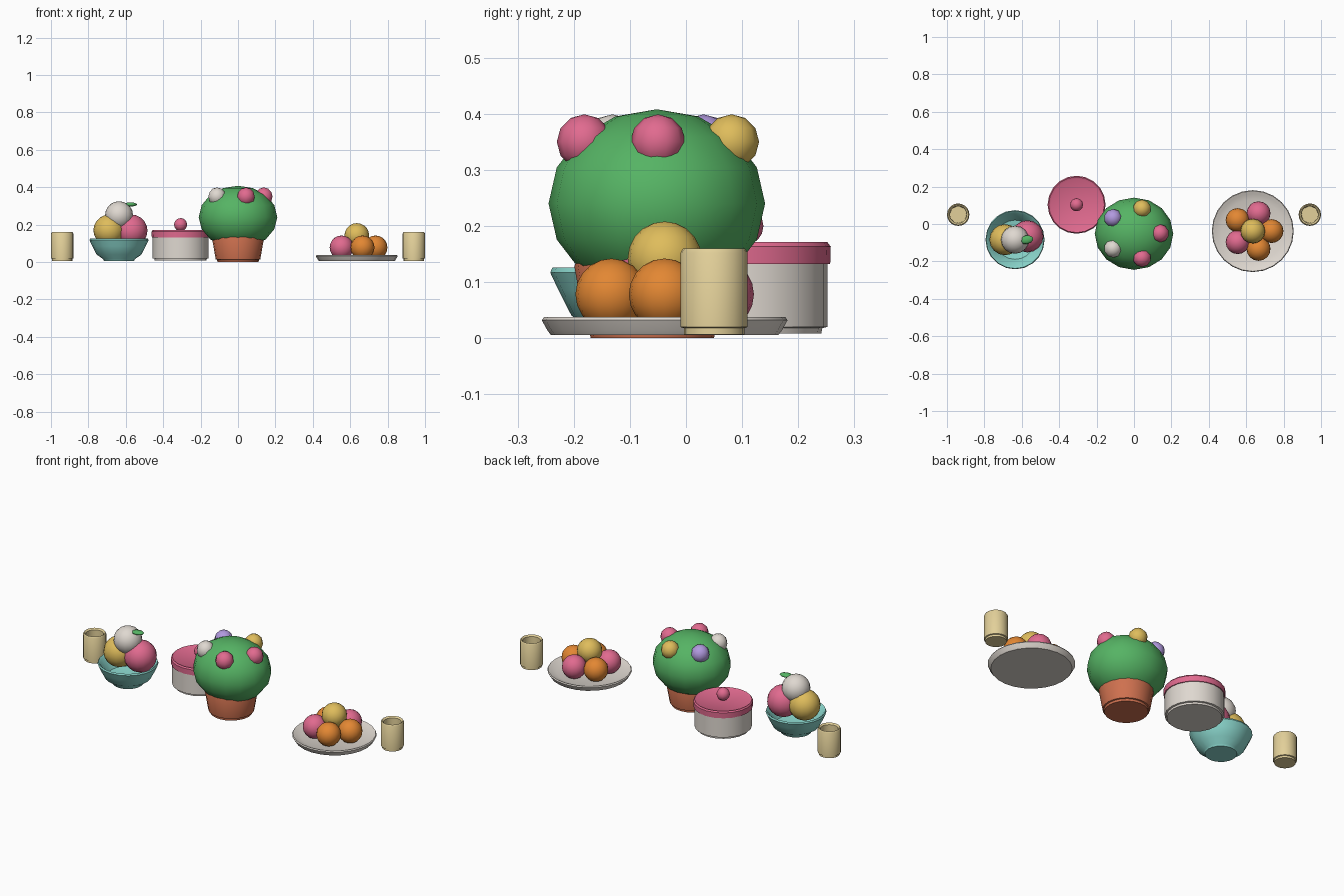
import bpy
import bmesh
import math
from mathutils import Matrix

cube = bpy.data.objects.get("Cube")
if cube:
    bpy.data.objects.remove(cube, do_unlink=True)


def material(name, rgb):
    """Flat colour from display values, stored as linear."""
    col = [(c / 255) ** 2.2 for c in rgb] + [1]
    mat = bpy.data.materials.new(name)
    mat.use_nodes = True
    mat.diffuse_color = col
    mat.node_tree.nodes["Principled BSDF"].inputs["Base Color"].default_value = col
    return mat


green = material("leaf green", (86, 178, 100))
pink = material("rose pink", (224, 106, 142))
clay = material("terracotta", (205, 112, 80))
teal = material("pale teal", (138, 214, 204))
cream = material("off white", (222, 215, 207))
tan = material("light tan", (226, 207, 152))
orange = material("orange", (226, 134, 54))
yellow = material("golden yellow", (222, 187, 92))
purple = material("soft purple", (176, 152, 222))


def finish(name, bm, mat, location, angle):
    bmesh.ops.recalc_face_normals(bm, faces=bm.faces)
    mesh = bpy.data.meshes.new(name)
    bm.to_mesh(mesh)
    bm.free()
    mesh.materials.append(mat)
    obj = bpy.data.objects.new(name, mesh)
    obj.location = location
    bpy.context.collection.objects.link(obj)
    bpy.ops.object.select_all(action="DESELECT")
    obj.select_set(True)
    bpy.context.view_layer.objects.active = obj
    bpy.ops.object.shade_smooth_by_angle(angle=math.radians(angle))
    return obj


def lathe(name, mat, x, y, profile, steps=20):
    """Spin a profile of (radius, height) points; both ends lie on the axis."""
    bm = bmesh.new()
    verts = [bm.verts.new((r, 0, z)) for r, z in profile]
    edges = [bm.edges.new(pair) for pair in zip(verts, verts[1:])]
    bmesh.ops.spin(bm, geom=verts + edges, cent=(0, 0, 0), axis=(0, 0, 1),
                   angle=math.tau, steps=steps, use_merge=True)
    bmesh.ops.remove_doubles(bm, verts=bm.verts, dist=0.0001)
    return finish(name, bm, mat, (x, y, 0), 35)


def ball(name, mat, location, radius, segments=16, rings=10):
    """Sphere; radius may be a number or three half sizes."""
    size = radius if isinstance(radius, tuple) else (radius, radius, radius)
    bm = bmesh.new()
    bmesh.ops.create_uvsphere(bm, u_segments=segments, v_segments=rings, radius=1,
                              matrix=Matrix.Diagonal((*size, 1)))
    return finish(name, bm, mat, location, 60)


def around(x, y, radius, count=5):
    for i in range(count):
        a = math.tau * i / count
        yield i, x + radius * math.cos(a), y + radius * math.sin(a)


# Cups at both ends
for side, sx in (("left", 1), ("right", -1)):
    lathe(side + "_cup", tan, sx * 0.94, 0.05,
          [(0, 0.007), (0.054, 0.007), (0.054, 0.018), (0.06, 0.02), (0.06, 0.152),
           (0.055, 0.16), (0.046, 0.152), (0.044, 0.03), (0, 0.03)])

# Bowl with three scoops and a leaf
bx, by = -0.636, -0.084
lathe("bowl", teal, bx, by,
      [(0, 0.005), (0.08, 0.005), (0.085, 0.016), (0.12, 0.04), (0.143, 0.085),
       (0.158, 0.117), (0.154, 0.126), (0.143, 0.117), (0.105, 0.05), (0, 0.03)])
ball("yellow_scoop", yellow, (-0.69, by, 0.17), 0.083)
ball("pink_scoop", pink, (-0.57, -0.066, 0.168), 0.086)
ball("white_scoop", cream, (bx, by, 0.25), 0.075)
leaf = ball("scoop_leaf", green, (-0.574, by, 0.308), (0.036, 0.023, 0.011), 10, 6)
leaf.rotation_euler.z = math.radians(10)

# Cooking pot with lid and knob
px, py = -0.307, 0.103
lathe("pot_body", cream, px, py,
      [(0, 0.008), (0.138, 0.008), (0.14, 0.018), (0.149, 0.02), (0.149, 0.14), (0, 0.14)])
lathe("pot_lid", pink, px, py,
      [(0, 0.132), (0.154, 0.132), (0.155, 0.163), (0.149, 0.171), (0.138, 0.165), (0, 0.162)])
ball("lid_knob", pink, (px, py, 0.2), 0.035, 12, 8)

# Round bush in a clay planter with a ring of flowers
gy = -0.05
lathe("planter", clay, 0, -0.06,
      [(0, 0.0), (0.11, 0.0), (0.112, 0.012), (0.119, 0.014), (0.139, 0.128),
       (0.134, 0.14), (0, 0.14)])
ball("bush", green, (0, gy - 0.002, 0.24), (0.21, 0.193, 0.168), 16, 8)
blooms = [pink, yellow, purple, cream, pink]
for i, x, y in around(0, gy, 0.138):
    ball(f"flower_{i + 1}", blooms[i], (x, y, 0.35), 0.049, 10, 6)

# Plate with a pile of fruit
fx, fy = 0.635, -0.038
lathe("plate", cream, fx, fy,
      [(0, 0.006), (0.203, 0.006), (0.209, 0.014), (0.219, 0.032), (0.215, 0.038),
       (0.2, 0.032), (0.17, 0.02), (0, 0.016)], 24)
for i, x, y in around(fx, fy, 0.1):
    ball(f"fruit_{i + 1}", pink if i in (1, 3) else orange, (x, y, 0.078), 0.064)
ball("top_fruit", yellow, (fx, fy, 0.142), 0.066)
